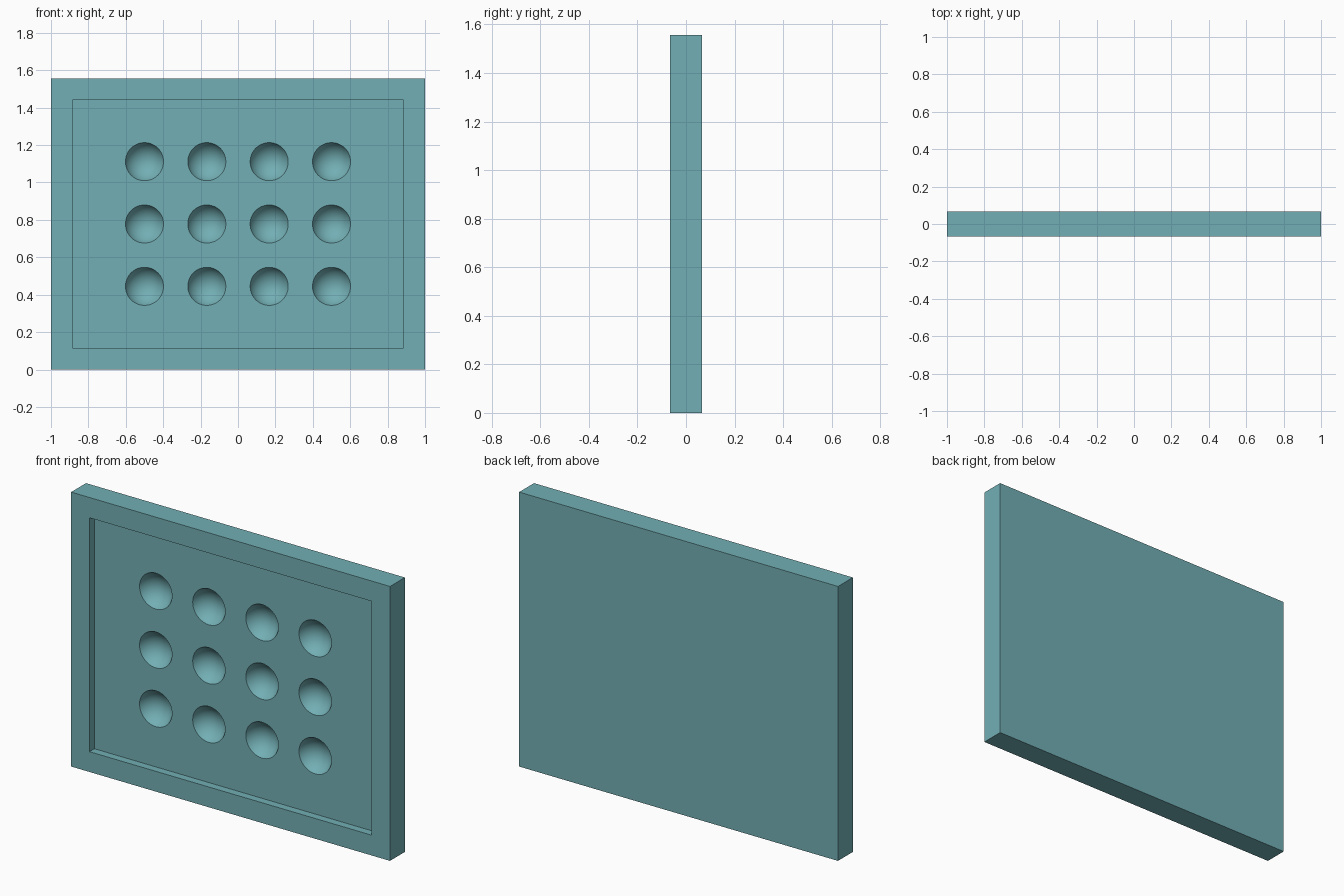
import bpy, bmesh
from math import pi
from mathutils import Matrix, Vector

if "Cube" in bpy.data.objects:
    bpy.data.objects.remove(bpy.data.objects["Cube"])

W, T, H = 2.0, 0.133, 1.556      # overall width, thickness, height
MARGIN, RECESS = 0.115, 0.044    # frame border and recess depth
BALL_R = 0.111                   # dimple sphere, centred on the front plane
FRONT, MID = -T / 2, H / 2


def add_box(bm, centre, size):
    m = Matrix.Translation(centre) @ Matrix.Diagonal((*size, 1))
    bmesh.ops.create_cube(bm, size=1, matrix=m)


def make_object(name, bm):
    mesh = bpy.data.meshes.new(name)
    bm.to_mesh(mesh)
    bm.free()
    obj = bpy.data.objects.new(name, mesh)
    bpy.context.collection.objects.link(obj)
    return obj


def cut(target, cutter):
    mod = target.modifiers.new("cut", 'BOOLEAN')
    mod.operation = 'DIFFERENCE'
    mod.solver = 'EXACT'
    mod.object = cutter
    bpy.context.view_layer.objects.active = target
    bpy.ops.object.modifier_apply(modifier=mod.name)
    bpy.data.objects.remove(cutter)


# Solid board
bm = bmesh.new()
add_box(bm, (0, 0, MID), (W, T, H))
board = make_object("framed_board", bm)

# Shallow rectangular recess in the front
bm = bmesh.new()
add_box(bm, (0, FRONT, MID), (W - 2 * MARGIN, 2 * RECESS, H - 2 * MARGIN))
cut(board, make_object("recess_cutter", bm))

# 4 x 3 grid of round dimples, sphere poles facing front
bm = bmesh.new()
for i in range(4):
    for j in range(3):
        pos = Vector(((i - 1.5) / 3, FRONT, MID + (j - 1) / 3))
        bmesh.ops.create_uvsphere(
            bm, u_segments=48, v_segments=32, radius=BALL_R,
            matrix=Matrix.Translation(pos) @ Matrix.Rotation(pi / 2, 4, 'X'))
for f in bm.faces:
    f.smooth = True
cut(board, make_object("dimple_cutter", bm))

# Teal finish
mat = bpy.data.materials.new("teal")
mat.diffuse_color = (0.17, 0.43, 0.46, 1)
mat.use_nodes = True
mat.node_tree.nodes["Principled BSDF"].inputs["Base Color"].default_value = mat.diffuse_color
board.data.materials.clear()
board.data.materials.append(mat)

# Smooth dimples with crisp rims
bpy.ops.object.select_all(action='DESELECT')
board.select_set(True)
bpy.context.view_layer.objects.active = board
bpy.ops.object.shade_smooth_by_angle(angle=pi / 6)
